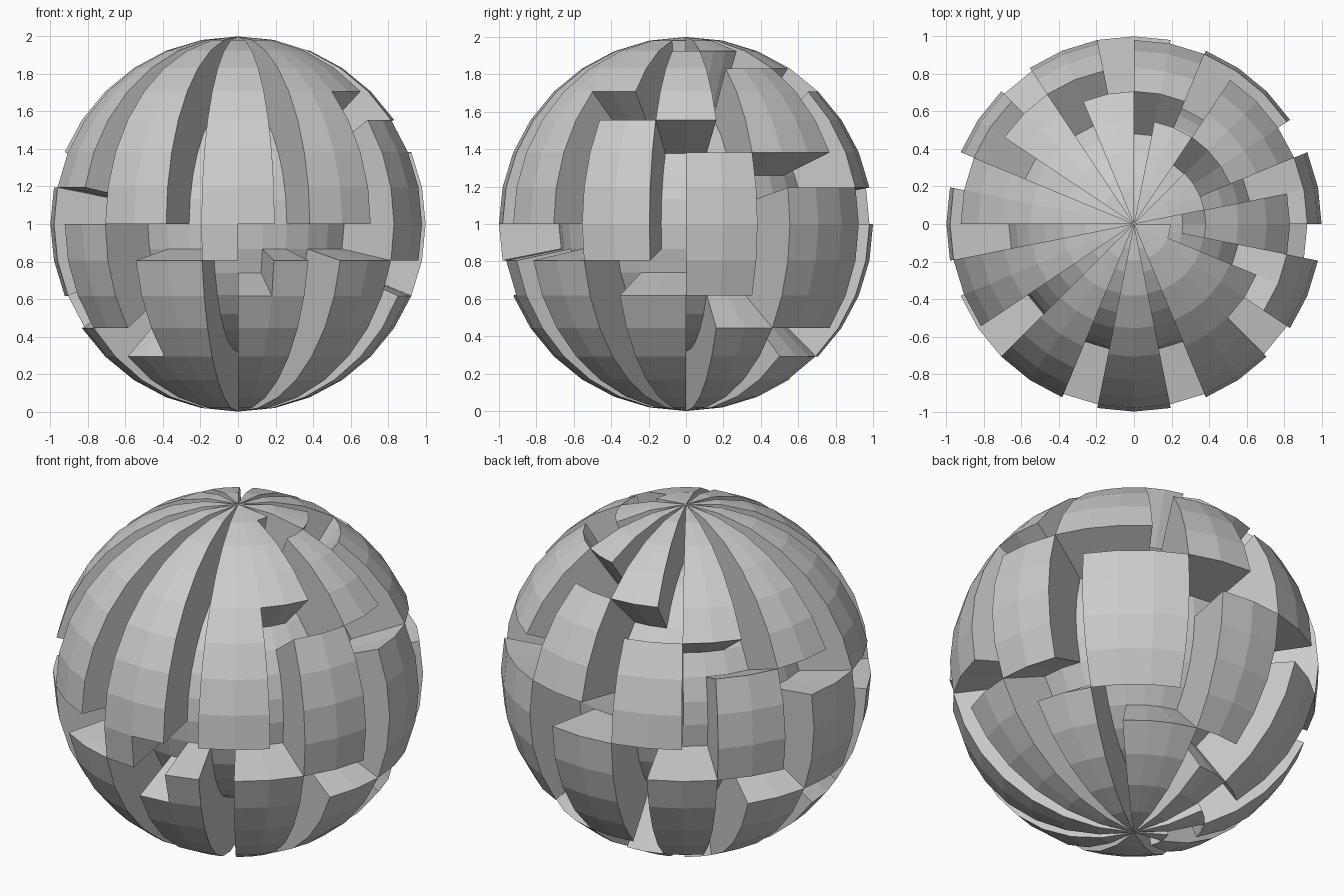
import bpy, bmesh, math

# Remove the default cube only
cube = bpy.data.objects.get("Cube")
if cube:
    bpy.data.objects.remove(cube, do_unlink=True)

COLS, ROWS = 32, 16
CORE = 0.68              # radius of the recessed core, raised panels reach 1
TOP, BOTTOM = 8, -8      # pole rows, the equator is row 0

raised = set()


def panel(start, end, low, high):
    """Mark the cells of one raised panel."""
    for c in range(start, end):
        for r in range(max(low, BOTTOM), min(high, TOP)):
            raised.add((c % COLS, r))


def spiral(starts, low, high):
    """Panels stepping round the globe, each one row lower than the last,
    with a one-column groove between neighbours."""
    for n, (a, b) in enumerate(zip(starts, starts[1:])):
        panel(a, b - 1, low - n, high - n if high < TOP else TOP)


# Cap band, reaching up to the north pole
spiral([6, 9, 13, 16, 19, 22, 25, 28, 31, 33], 7, TOP)
panel(0, 1, 0, TOP)
# Two middle bands winding downwards
spiral([4, 7, 10, 14, 17, 20, 23, 26, 29], 4, 7)
spiral([2, 5, 8, 11, 15, 18, 21, 24, 27, 30], 0, 4)
panel(2, 4, 0, TOP)
panel(4, 6, 4, TOP)
# Base band, reaching down to the south pole
for n, (a, b) in enumerate([(3, 5), (6, 8), (9, 11), (12, 15),
                            (16, 18), (19, 21), (22, 24)]):
    panel(a, b, BOTTOM, -1 - n)
panel(29, 31, BOTTOM, -1)
panel(0, 1, BOTTOM, -2)
panel(1, 2, BOTTOM, -1)


def cell(face):
    """Column (from the front, turning towards +x) and row of a face."""
    p = face.calc_center_median()
    turn = math.atan2(p.x, -p.y) % math.tau
    lat = math.asin(p.z / p.length)
    return int(turn / math.tau * COLS), math.floor(lat / math.pi * ROWS)


# Core sphere with the panels extruded outwards from its centre
bm = bmesh.new()
bmesh.ops.create_uvsphere(bm, u_segments=COLS, v_segments=ROWS, radius=CORE)
chosen = [f for f in bm.faces if cell(f) in raised]
result = bmesh.ops.extrude_face_region(bm, geom=chosen)
for item in result["geom"]:
    if isinstance(item, bmesh.types.BMVert):
        item.co /= CORE
old = [f for f in chosen if f.is_valid]
if old:
    bmesh.ops.delete(bm, geom=old, context="FACES")
bmesh.ops.translate(bm, verts=bm.verts, vec=(0, 0, 1))

mesh = bpy.data.meshes.new("paneled_globe")
bm.to_mesh(mesh)
bm.free()
globe = bpy.data.objects.new("paneled_globe", mesh)
bpy.context.collection.objects.link(globe)

# Plain grey
grey = bpy.data.materials.new("light_grey")
grey.use_nodes = True
colour = (0.6, 0.6, 0.6, 1)
grey.diffuse_color = colour
grey.node_tree.nodes["Principled BSDF"].inputs["Base Color"].default_value = colour
mesh.materials.append(grey)
